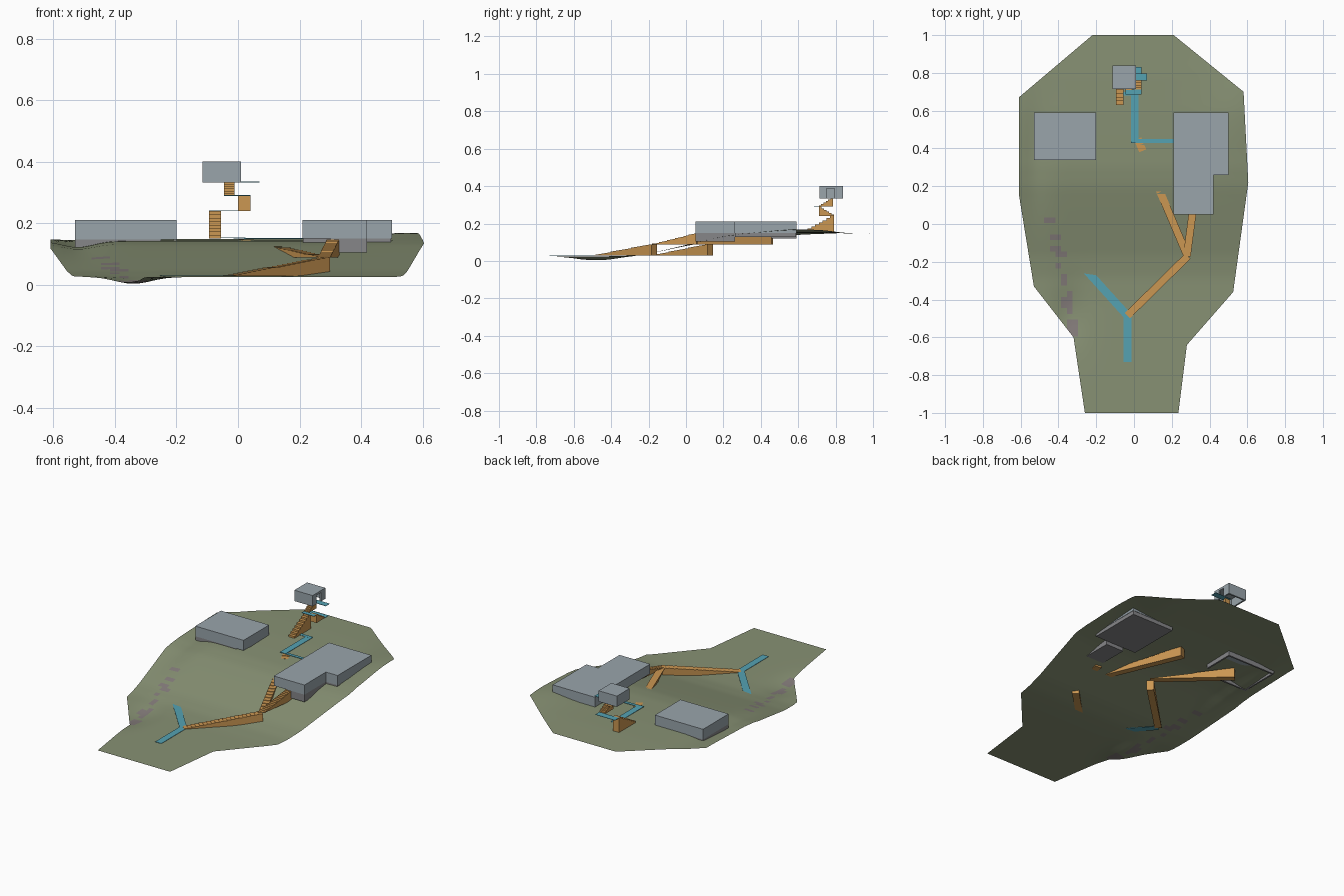
import bpy, bmesh, math, random
from mathutils import Vector

if "Cube" in bpy.data.objects:
    bpy.data.objects.remove(bpy.data.objects["Cube"])

random.seed(4)


def mat(name, rgb):
    m = bpy.data.materials.new(name)
    m.diffuse_color = (*rgb, 1)
    m.use_nodes = True
    m.node_tree.nodes["Principled BSDF"].inputs["Base Color"].default_value = m.diffuse_color
    return m


GRASS = mat("moss_green", (0.245, 0.285, 0.175))
ROCK = mat("rock_mauve", (0.235, 0.205, 0.20))
WALL = mat("wall_grey", (0.24, 0.24, 0.25))
ROOF = mat("block_grey", (0.32, 0.375, 0.41))
WOOD = mat("stair_orange", (0.60, 0.31, 0.085))
PATH = mat("path_teal", (0.09, 0.36, 0.45))


def finish(bm, name, *mats):
    bmesh.ops.recalc_face_normals(bm, faces=bm.faces)
    me = bpy.data.meshes.new(name)
    bm.to_mesh(me)
    bm.free()
    for m in mats:
        me.materials.append(m)
    ob = bpy.data.objects.new(name, me)
    bpy.context.collection.objects.link(ob)
    return ob


def prism(name, pts, offset, m):
    """Closed polygon pushed along an offset vector."""
    bm = bmesh.new()
    off = Vector(offset)
    f = bm.faces.new([bm.verts.new(p) for p in pts])
    r = bmesh.ops.extrude_face_region(bm, geom=[f])
    for v in r["geom"]:
        if isinstance(v, bmesh.types.BMVert):
            v.co += off
    return finish(bm, name, m)


def block(name, outline, z0, z1, m):
    return prism(name, [(x, y, z0) for x, y in outline], (0, 0, z1 - z0), m)


def box(name, x0, x1, y0, y1, z0, z1, m):
    return block(name, [(x0, y0), (x1, y0), (x1, y1), (x0, y1)], z0, z1, m)


def stairs(name, a, b, width, n):
    """Stepped wedge with a flat underside and a vertical far end."""
    a, b = Vector(a), Vector(b)
    run = Vector((b.x - a.x, b.y - a.y, 0))
    side = Vector((-run.y, run.x, 0)).normalized() * width
    rise = (b.z - a.z) / n
    pts = [a.copy()]
    for i in range(n):
        for t in (i, i + 1):
            p = a + run * (t / n)
            p.z = a.z + rise * (i + 1)
            pts.append(p)
    pts.append(a + run)
    return prism(name, [p - side / 2 for p in pts], side, WOOD)


def path(name, a, b, width, z):
    """Thin flat strip between two points."""
    a, b = Vector((*a, z)), Vector((*b, z))
    d = b - a
    s = Vector((-d.y, d.x, 0)).normalized() * width / 2
    return prism(name, [a - s, b - s, b + s, a + s], (0, 0, 0.002), PATH)


# Hillside terrain: outline cut into a grid, then lifted
PROFILE = [(-1, .025), (-.4, .025), (-.28, .029), (-.17, .045), (0, .085), (.1, .108),
           (.2, .130), (.3, .141), (.45, .1455), (.6, .149), (.8, .149), (1, .145)]


def bump(x, y, cx, cy, sx, sy):
    return math.exp(-((x - cx) / sx) ** 2 - ((y - cy) / sy) ** 2)


def height(x, y):
    z = PROFILE[-1][1]
    for (y0, z0), (y1, z1) in zip(PROFILE, PROFILE[1:]):
        if y <= y1:
            z = z0 + (z1 - z0) * max(0, (y - y0) / (y1 - y0))
            break
    z += 0.02 * bump(x, y, .55, .6, .15, .25)       # raised right shoulder
    z -= 0.022 * bump(x, y, -.34, -.48, .08, .15)   # front left ditch
    z -= 0.020 * bump(x, y, -.52, .35, .07, .3)     # left hollow
    return z


OUTLINE = [(-.22, 1), (.21, 1), (.58, .70), (.605, .22), (.525, -.36), (.28, -.64),
           (.235, -1), (-.26, -1), (-.32, -.6), (-.53, -.33), (-.61, .16), (-.61, .67)]
bm = bmesh.new()
bm.faces.new([bm.verts.new((x, y, 0)) for x, y in reversed(OUTLINE)])
STEP = 0.03
for axis, lim in (((1, 0, 0), .6), ((0, 1, 0), .99)):
    k = int(lim / STEP)
    for i in range(-k, k + 1):
        bmesh.ops.bisect_plane(bm, geom=bm.verts[:] + bm.edges[:] + bm.faces[:],
                               plane_co=Vector(axis) * (i * STEP + 0.004), plane_no=axis)
for v in bm.verts:
    v.co.z = height(v.co.x, v.co.y)
# Rocky faces scattered along the left gully
for f in bm.faces:
    f.smooth = True
    c = f.calc_center_median()
    off = abs(c.x - (-.43 - .2 * c.y))
    if -.6 < c.y < .04 and off < .03 and random.random() < .55:
        f.material_index = 1
ground = finish(bm, "hillside", GRASS, ROCK)
if ground.data.polygons[0].normal.z < 0:
    ground.data.flip_normals()

# Right L-shaped building on its lower storey
block("right_block", [(.21, .05), (.42, .05), (.42, .26), (.50, .26), (.50, .59), (.21, .59)],
      .15, .21, ROOF)
box("right_base", .212, .498, .262, .588, .127, .15, WALL)
box("right_wing_base", .30, .42, .05, .262, .105, .15, WALL)

# Left building: block on a ring of low walls
box("left_block", -.53, -.20, .34, .59, .147, .21, ROOF)
for i, (x0, x1, y0, y1) in enumerate([(-.53, -.52, .34, .59), (-.52, -.25, .34, .35),
                                      (-.52, -.20, .58, .59), (-.21, -.20, .40, .58)]):
    box("left_wall_%d" % i, x0, x1, y0, y1, .12, .147, WALL)

# Lookout cabin: roof and walls with a doorway on the right side
box("cabin_roof", -.115, .01, .715, .84, .387, .40, ROOF)
for i, (x0, x1, y0, y1) in enumerate([(-.115, -.105, .715, .84), (-.105, .01, .715, .725),
                                      (-.105, .01, .83, .84), (0, .01, .725, .752),
                                      (0, .01, .795, .83)]):
    box("cabin_wall_%d" % i, x0, x1, y0, y1, .333, .387, ROOF)

# Stairways up the slope
LOW, MID, TOP = .028, .089, .1475
stairs("lower_stair", (-.035, -.485, LOW), (.285, -.17, MID), .04, 20)
stairs("middle_stair", (.285, -.175, MID), (.02, .45, TOP), .04, 20)
stairs("right_stair", (.28, -.17, MID), (.31, .06, TOP), .04, 16)
stairs("buried_lower_stair", (-.32, -.17, LOW), (-.01, .13, MID), .04, 20)
stairs("buried_upper_stair", (-.01, .13, MID), (-.36, .45, TOP), .04, 20)

# Lookout zigzag stairs
stairs("lookout_stair_a", (-.075, .63, .15), (-.075, .79, .24), .04, 8)
stairs("lookout_stair_b", (.02, .79, .24), (.02, .71, .29), .04, 6)
stairs("lookout_stair_c", (-.028, .71, .29), (-.028, .785, .335), .034, 6)

# Landings and footpaths
path("landing_a", (-.095, .81), (.04, .81), .04, .239)
path("landing_b", (-.045, .698), (.04, .698), .026, .289)
path("landing_c", (-.045, .778), (.07, .778), .038, .333)
path("lower_path", (-.035, -.73), (-.035, -.48), .042, .0285)
path("lower_branch", (-.035, -.485), (-.32, -.17), .042, .0285)
path("upper_path", (.005, .43), (.005, .70), .04, .151)
path("upper_branch", (.02, .44), (.212, .44), .02, .1495)
path("lookout_link", (.02, .69), (-.095, .69), .02, .1515).hide_render = False
